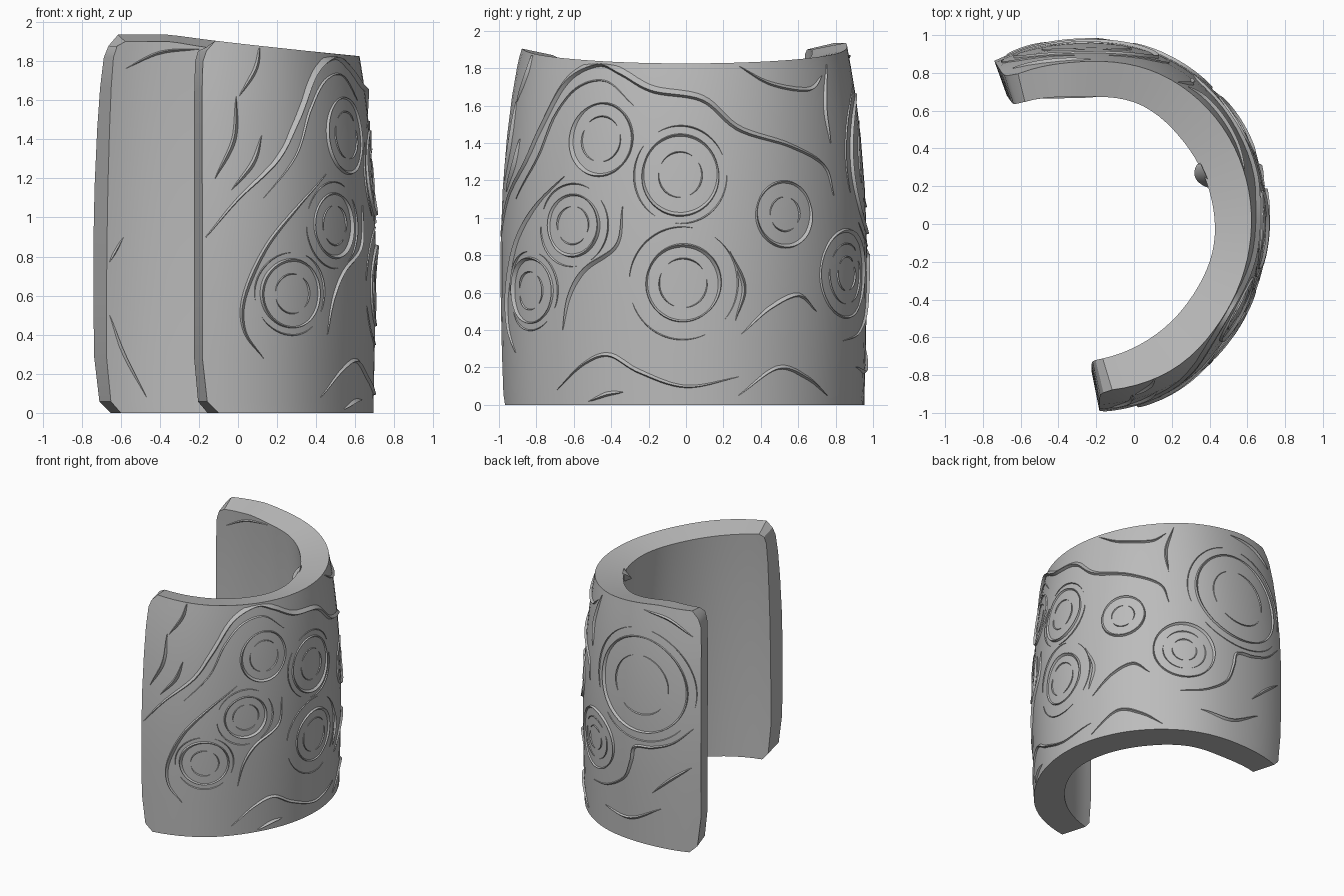
import bpy, bmesh, math, random
from mathutils import Vector

random.seed(4)
cube = bpy.data.objects.get("Cube")
if cube:
    bpy.data.objects.remove(cube)

grey = bpy.data.materials.new("plain_grey")
grey.use_nodes = True
grey.diffuse_color = (0.5, 0.5, 0.5, 1)
grey.node_tree.nodes["Principled BSDF"].inputs["Base Color"].default_value = grey.diffuse_color

START, END = -89, 122          # angular span of the cuff in degrees
MID = (START + END) / 2
PER_DEG = 0.0162               # arc length of one degree
OUTER = [.992, .968, .92, .905, .914, .937, .962, .972, 1.02]
INNER = [.715, .66, .625, .62, .612, .625, .665, .675, .76]
OUTER_BELLY = [.985, .995, 1, .985, .945, .875]   # bulge of each wall with height
INNER_BELLY = [1.085, 1.09, 1.085, 1.07, 1.04, .995]


def spline(values, t):
    """Catmull-Rom through evenly spaced values, t from 0 to 1."""
    last = len(values) - 1
    f = min(max(t, 0), 1) * last
    i = min(int(f), last - 1)
    u = f - i
    b, c = values[i], values[i + 1]
    a = values[i - 1] if i else b * 2 - c
    d = values[i + 2] if i + 2 <= last else c * 2 - b
    return (b * 2 + (c - a) * u + (a * 2 - b * 5 + c * 4 - d) * u * u
            + (b * 3 - a - c * 3 + d) * u ** 3) * 0.5


def top_z(deg):
    return min(1.825 + 0.09 * (deg / 90) ** 2, 1.935)


def surf(deg, z, lift=0, inside=False):
    """Point on the outer or inner wall, lifted away from the metal."""
    t = (deg - START) / (END - START)
    if inside:
        r = spline(INNER, t) * spline(INNER_BELLY, z / 2) - lift
        deg = MID + (deg - MID) * 1.027      # the inner wall reaches a little further round
    else:
        r = spline(OUTER, t) * spline(OUTER_BELLY, z / 2) + lift
    a = math.radians(deg)
    return Vector((r * math.cos(a) - 0.2, r * math.sin(a), z))


def finish(name, bm):
    bmesh.ops.recalc_face_normals(bm, faces=bm.faces)
    mesh = bpy.data.meshes.new(name)
    bm.to_mesh(mesh)
    bm.free()
    mesh.materials.append(grey)
    obj = bpy.data.objects.new(name, mesh)
    bpy.context.collection.objects.link(obj)
    bpy.ops.object.select_all(action='DESELECT')
    obj.select_set(True)
    bpy.context.view_layer.objects.active = obj
    bpy.ops.object.shade_smooth_by_angle(angle=math.radians(32))


def skin(bm, sections):
    """Join a list of closed sections into a tube without caps."""
    rows = [[bm.verts.new(p) for p in s] for s in sections]
    n = len(rows[0])
    for a, b in zip(rows, rows[1:]):
        for j in range(n):
            k = (j + 1) % n
            bm.faces.new((a[j], a[k], b[k], b[j]))
    return rows


# Curved open band with clipped corners
def build_band():
    levels = [(0, 5), (.03, 1.5), (.15, 0), (.3, 0), (.45, 0), (.6, 0),
              (.75, 0), (.86, 0), (.94, .3), (.97, 1.5), (1, 4.5)]
    columns = 48
    sections = []
    for c in range(columns + 1):
        deg = START + (END - START) * c / columns
        out, back = [], []
        for t, inset in levels:
            d = MID + (deg - MID) * (1 - inset / (END - MID))
            z = t * top_z(d)
            out.append(surf(d, z))
            back.append(surf(d, z - (0.035 if t == 1 else 0), 0, True))
        sections.append(out + back[::-1])
    bm = bmesh.new()
    rows = skin(bm, sections)
    n = len(rows[0])
    for row in (rows[0], rows[-1]):
        for i in range(len(levels) - 1):
            bm.faces.new((row[i], row[i + 1], row[n - 2 - i], row[n - 1 - i]))
    finish("cuff_band", bm)


# Tapered raised stroke that follows the wall
def stroke(bm, path, width=.022, height=.02, inside=False, steps=28):
    path = [Vector(p) for p in path]
    sections = []
    for i in range(steps + 1):
        t = i / steps
        p = spline(path, t)
        d = spline(path, t + .01) - spline(path, t - .01)
        n = Vector((-d.y, d.x * PER_DEG)).normalized()
        swell = math.sin(math.pi * (0.02 + 0.96 * t)) ** 0.6
        section = []
        for side, lift in ((-1, -.012), (-.35, height * swell), (1, -.012)):
            s = side * width * swell
            deg = min(max(p.x + n.x * s / PER_DEG, START + .5), END - .5)
            z = min(max(p.y + n.y * s, .012), top_z(deg) - .012)
            section.append(surf(deg, z, lift, inside))
        sections.append(section)
    rows = skin(bm, sections)
    bm.faces.new(rows[0])
    bm.faces.new(rows[-1])


def arc(deg, z, radius, begin, sweep):
    pts = []
    for i in range(25):
        a = math.radians(begin + sweep * i / 24)
        pts.append((deg + radius * math.cos(a) / PER_DEG, z + radius * math.sin(a)))
    return pts


# Ring medallions: one bold ring, finer broken rings around and inside
def medallion(name, deg, z, bold, fine):
    bm = bmesh.new()
    begin = random.uniform(0, 360)
    stroke(bm, arc(deg, z, bold, begin, 250), .018, .016, steps=48)
    stroke(bm, arc(deg, z, bold, begin + 200, 210), .014, .01, steps=40)
    for radius in fine:
        begin = random.uniform(0, 360)
        for k in range(3):
            stroke(bm, arc(deg, z, radius, begin + 120 * k, 95), .009, .007)
    finish(name, bm)


build_band()

medallions = {
    "upper_front": (-31, 1.42, .19, (.12,)),
    "upper_side": (-2, 1.23, .21, (.12, .26)),
    "rear_side": (35, 1.02, .17, (.09,)),
    "lower_side": (-1, .65, .2, (.13, .3)),
    "middle_front": (-41, .96, .16, (.1, .22)),
    "lower_front": (-60, .61, .17, (.1, .21)),
    "lower_rear": (64, .7, .23, (.16, .09)),
    "large_rear": (93, 1.29, .37, (.23, .44)),
}
for place, (deg, z, bold, fine) in medallions.items():
    medallion(place + "_medallion", deg, z, bold, fine)

# Flowing lines between the medallions: (angle, height) points
main_wave = [(-88, .9), (-78, 1.1), (-65, 1.3), (-57, 1.5), (-47, 1.74), (-34, 1.83),
             (-24, 1.78), (-12, 1.69), (6, 1.64), (19, 1.48), (38, 1.39), (53, 1.28), (57, 1.12)]
echo_wave = [(-70, 1.1), (-58, 1.32), (-51, 1.55), (-42, 1.7), (-30, 1.73), (-19, 1.6)]
front_waves = [
    [(-69, 1.88), (-71, 1.76), (-77, 1.62)],
    [(-78, 1.62), (-79, 1.4), (-85, 1.2)],
    [(-70, 1.42), (-73, 1.28), (-80, 1.14)],
    [(-45, 1.22), (-58, 1.05), (-69, .85), (-76, .6), (-76, .42), (-70, .28)],
    [(-22, 1.06), (-24, .85), (-36, .72), (-42, .58), (-45, .4)],
]
side_waves = [
    [(-48, .08), (-37, .22), (-27, .27), (-16, .18), (0, .1), (18, .15)],
    [(19, .38), (29, .52), (40, .59), (48, .5)],
    [(18, .05), (32, .2), (44, .15), (54, .05)],
    [(20, 1.81), (32, 1.72), (48, 1.69), (56, 1.76)],
    [(-35, .02), (-28, .06), (-22, .07)],
    [(15, .82), (20, .63), (17, .45)],
]
rear_waves = [
    [(119, 1.02), (110, .88), (100, .81), (91, .78), (89, .66), (85, .5), (74, .38), (62, .34)],
    [(118, .7), (109, .58), (100, .44)],
    [(104, .32), (88, .18), (72, .2)],
    [(60, 1.82), (56, 1.6), (57, 1.4)],
    [(118, 1.74), (106, 1.84), (92, 1.87)],
]

bm = bmesh.new()
stroke(bm, main_wave, .03, .022, steps=90)
stroke(bm, echo_wave, .012, .01, steps=50)
finish("main_wave_line", bm)
for name, waves in (("front", front_waves), ("side", side_waves), ("rear", rear_waves)):
    bm = bmesh.new()
    for path in waves:
        stroke(bm, path, .02, .016, steps=36)
    finish(name + "_wave_lines", bm)

# Thin slivers showing on the inner wall
bm = bmesh.new()
for path in ([(117, 1.76), (104, 1.84), (88, 1.86)],
             [(121, .77), (119, .82), (116, .9)],
             [(121, .5), (116, .3), (108, .08)]):
    stroke(bm, path, .016, .012, True)
stroke(bm, [(18, 1.7), (24, 1.76), (30, 1.8)], .05, .05, True)
finish("inner_slivers", bm)
